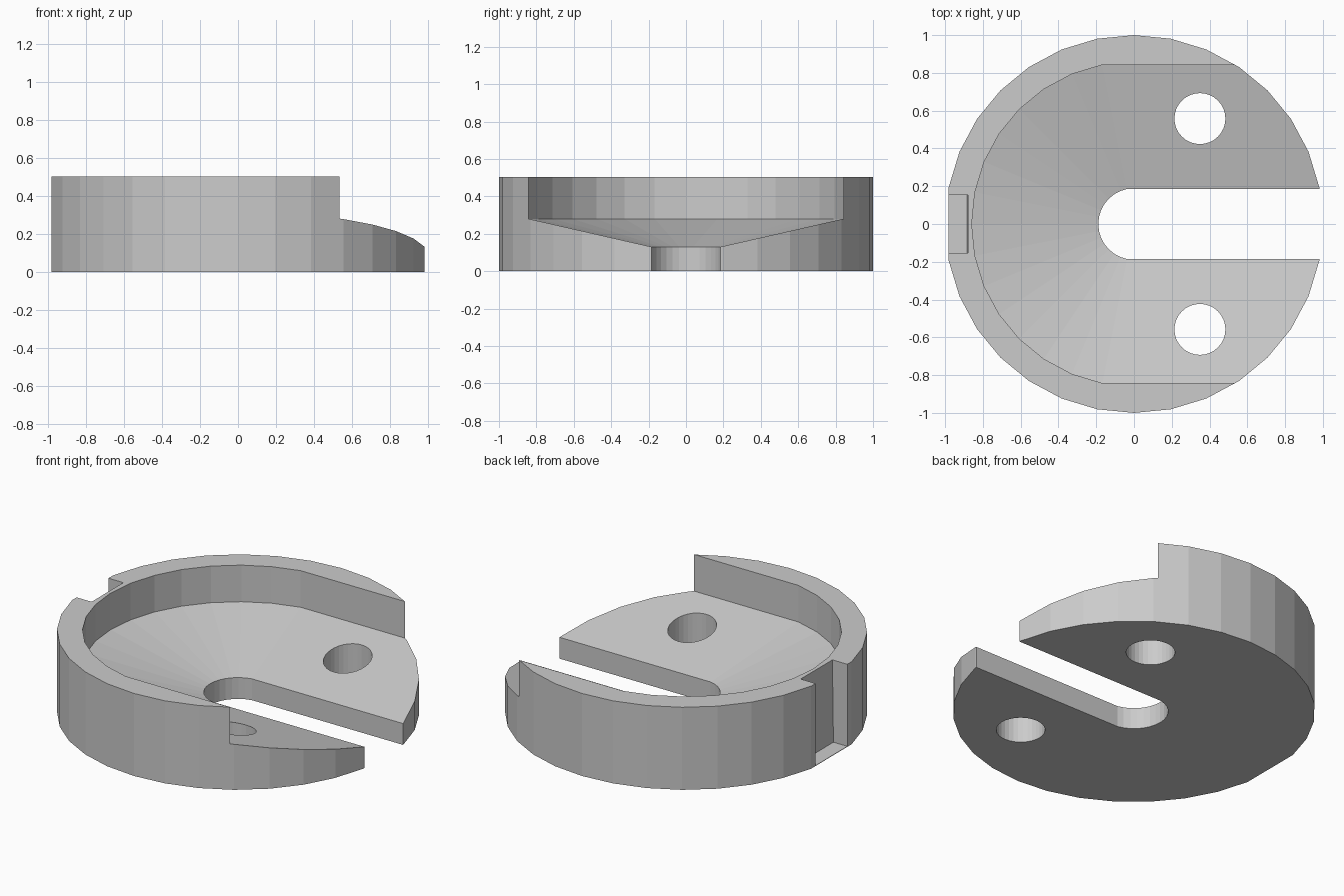
import bpy, bmesh, math

if "Cube" in bpy.data.objects:
    bpy.data.objects.remove(bpy.data.objects["Cube"])

SIDES = 32
HEIGHT = 0.503


def loft(name, levels):
    """Closed solid from (outline, z) levels that share a point count."""
    bm = bmesh.new()
    rings = [[bm.verts.new((x, y, z)) for x, y in pts] for pts, z in levels]
    n = len(rings[0])
    for a, b in zip(rings, rings[1:]):
        for i in range(n):
            j = (i + 1) % n
            bm.faces.new((a[i], a[j], b[j], b[i]))
    bm.faces.new(rings[0])
    bm.faces.new(rings[-1])
    bmesh.ops.recalc_face_normals(bm, faces=bm.faces)
    mesh = bpy.data.meshes.new(name)
    bm.to_mesh(mesh)
    bm.free()
    obj = bpy.data.objects.new(name, mesh)
    bpy.context.collection.objects.link(obj)
    return obj


def arc(r, first, last, cx=0.0, cy=0.0):
    """Points of a 32-sided circle from step first to step last."""
    steps = [2 * math.pi * k / SIDES for k in range(first, last + 1)]
    return [(cx + r * math.cos(a), cy + r * math.sin(a)) for a in steps]


def u_shape(r):
    """Half-round outline with straight sides open towards +x."""
    pts = arc(r, 9, 23)
    edge = pts[0][1]
    return [(1.5, edge)] + pts + [(1.5, -edge)]


def box(x0, x1, half):
    return [(x0, -half), (x1, -half), (x1, half), (x0, half)]


def cut(target, cutter):
    cutter.hide_render = True
    mod = target.modifiers.new(cutter.name, 'BOOLEAN')
    mod.operation = 'DIFFERENCE'
    mod.solver = 'EXACT'
    mod.object = cutter
    bpy.context.view_layer.objects.active = target
    bpy.ops.object.modifier_apply(modifier=mod.name)
    bpy.data.objects.remove(cutter)


# Round body, with a flat facet where the key notch sits
outline = [p for k, p in enumerate(arc(1.0, 0, SIDES - 1)) if k != SIDES // 2]
body = loft("dished_slotted_disc", [(outline, 0), (outline, HEIGHT)])

# Recess wall, sloping dish floor and through slot in one cutter
wide, narrow = u_shape(0.859), u_shape(0.189)
cut(body, loft("dish_cutter", [(narrow, -0.5), (narrow, 0.13),
                               (wide, 0.28), (wide, 1.0)]))

# Key notch in the outer wall, leaving a paper-thin floor
cut(body, loft("notch_cutter", [(box(-1.2, -0.887, 0.153), 0.003),
                                (box(-1.2, -0.88, 0.153), HEIGHT),
                                (box(-1.2, -0.88, 0.153), 1.0)]))

# Pair of screw holes
for side in (1, -1):
    ring = arc(0.135, 0, SIDES - 1, 0.349, side * 0.558)
    cut(body, loft("screw_hole_cutter", [(ring, -0.5), (ring, 1.0)]))
